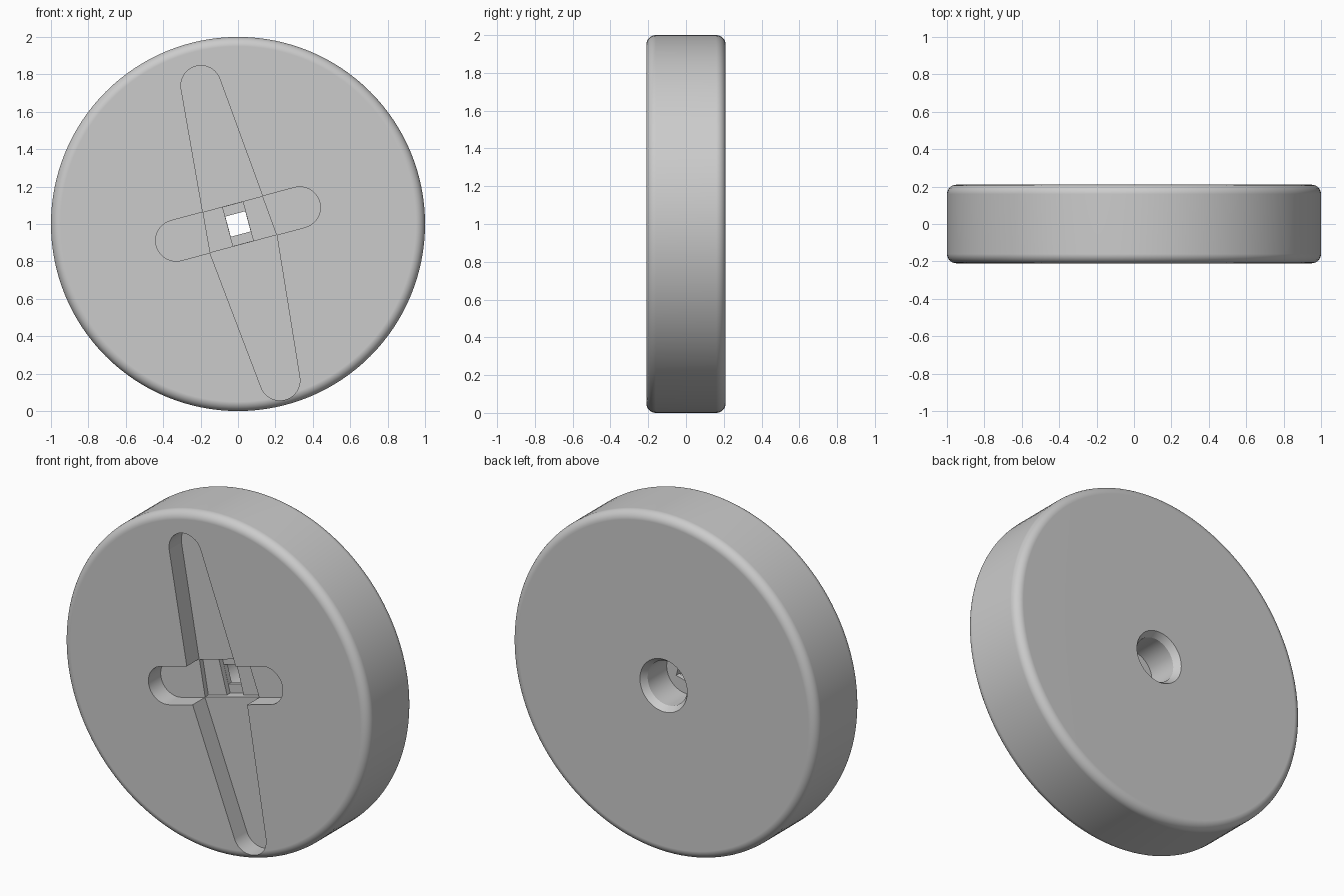
import bpy, bmesh, math
from math import sin, cos, pi, radians

cube = bpy.data.objects.get("Cube")
if cube:
    bpy.data.objects.remove(cube, do_unlink=True)

HALF, FILLET, CENTRE_Z, TILT = 0.21, 0.05, 1.0, radians(15)
SEGMENTS = 128

grey = bpy.data.materials.new("plain_grey")
grey.use_nodes = True
grey.diffuse_color = (0.6, 0.6, 0.6, 1)
grey.node_tree.nodes["Principled BSDF"].inputs["Base Color"].default_value = (0.6, 0.6, 0.6, 1)


def make_object(name, bm):
    bmesh.ops.recalc_face_normals(bm, faces=bm.faces)
    mesh = bpy.data.meshes.new(name)
    bm.to_mesh(mesh)
    bm.free()
    mesh.materials.append(grey)
    obj = bpy.data.objects.new(name, mesh)
    bpy.context.collection.objects.link(obj)
    return obj


def arc(u, v, r, start, end, steps):
    """Points on an arc, angles in degrees."""
    return [(u + r * cos(radians(start + (end - start) * i / steps)),
             v + r * sin(radians(start + (end - start) * i / steps)))
            for i in range(steps + 1)]


def lathe(name, profile):
    """Revolve (radius, y) points around the disc axis and cap both ends."""
    bm = bmesh.new()
    rings = [[bm.verts.new((r * cos(2 * pi * i / SEGMENTS), y,
                            CENTRE_Z + r * sin(2 * pi * i / SEGMENTS)))
              for i in range(SEGMENTS)] for r, y in profile]
    for a, b in zip(rings, rings[1:]):
        for i in range(SEGMENTS):
            j = (i + 1) % SEGMENTS
            bm.faces.new((a[i], a[j], b[j], b[i]))
    bm.faces.new(rings[0])
    bm.faces.new(rings[-1])
    return make_object(name, bm)


def prism(name, outline, depth):
    """Tilted cutter reaching from in front of the disc to a given depth."""
    bm = bmesh.new()
    c, s = cos(TILT), sin(TILT)
    rings = [[bm.verts.new((u * c - v * s, y, CENTRE_Z + u * s + v * c))
              for u, v in outline] for y in (-HALF - 0.1, -HALF + depth)]
    front, back = rings
    n = len(outline)
    for i in range(n):
        j = (i + 1) % n
        bm.faces.new((front[i], front[j], back[j], back[i]))
    bm.faces.new(front)
    bm.faces.new(back)
    return make_object(name, bm)


def rectangle(u, v):
    return [(-u, -v), (u, -v), (u, v), (-u, v)]


# Rounded disc with a chamfered blind bore in the back
edge = 1 - FILLET
profile = (arc(edge, FILLET - HALF, FILLET, -90, 0, 7)
           + arc(edge, HALF - FILLET, FILLET, 0, 90, 7)
           + [(0.155, HALF), (0.13, HALF - 0.037), (0.13, -0.005)])
disc = lathe("slotted_disc", profile)

# Front recesses: tapered long slot, short slot, stepped centre, square through hole
long_slot = (arc(0, 0.766, 0.107, 5, 175, 20) + [(-0.185, -0.11)]
             + arc(0, -0.866, 0.107, 186, 354, 20) + [(0.185, -0.11)])
short_slot = (arc(0.342, 0, 0.11, -90, 90, 20)
              + arc(-0.342, 0, 0.11, 90, 270, 20))
centre_step = [(-0.183, -0.108), (0.183, -0.108), (0.164, 0.108), (-0.164, 0.108)]
cutters = [
    prism("long_slot_cutter", long_slot, 0.115),
    prism("short_slot_cutter", short_slot, 0.115),
    prism("centre_step_cutter", centre_step, 0.145),
    prism("strip_cutter", rectangle(0.056, 0.107), 0.175),
    prism("square_hole_cutter", rectangle(0.055, 0.056), 0.26),
]

bpy.ops.object.select_all(action='DESELECT')
disc.select_set(True)
bpy.context.view_layer.objects.active = disc
for cutter in cutters:
    cutter.hide_render = True
    cut = disc.modifiers.new(cutter.name, 'BOOLEAN')
    cut.operation = 'DIFFERENCE'
    cut.solver = 'EXACT'
    cut.object = cutter
    bpy.ops.object.modifier_apply(modifier=cut.name)
    bpy.data.objects.remove(cutter, do_unlink=True)

# Smooth rim with crisp slot edges and flat faces
bpy.ops.object.shade_smooth_by_angle(angle=radians(30))
weighted = disc.modifiers.new("even_shading", 'WEIGHTED_NORMAL')
weighted.keep_sharp = True
